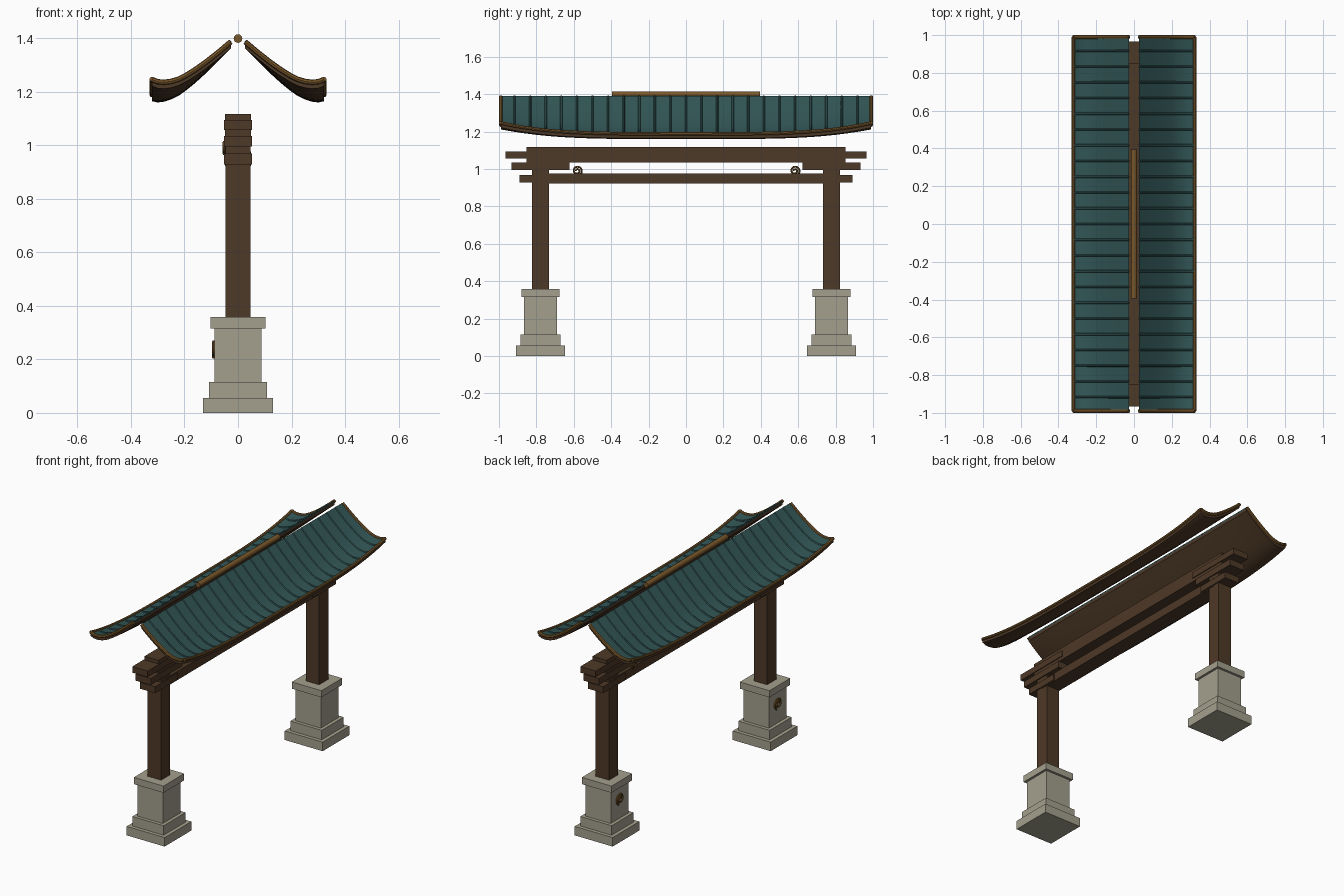
import bpy, bmesh, math
from mathutils import Vector

if "Cube" in bpy.data.objects:
    bpy.data.objects.remove(bpy.data.objects["Cube"])


def mat(name, rgb):
    m = bpy.data.materials.new(name)
    m.diffuse_color = (*rgb, 1)
    m.use_nodes = True
    m.node_tree.nodes["Principled BSDF"].inputs["Base Color"].default_value = m.diffuse_color
    return m


STONE = mat("warm grey stone", (0.37, 0.35, 0.27))
WOOD = mat("dark brown wood", (0.076, 0.041, 0.020))
TEAL = mat("teal tile", (0.032, 0.092, 0.092))
GOLD = mat("bronze trim", (0.19, 0.095, 0.023))


def finish(name, bm, material, smooth=False):
    bmesh.ops.recalc_face_normals(bm, faces=bm.faces[:])
    me = bpy.data.meshes.new(name)
    bm.to_mesh(me)
    bm.free()
    me.materials.append(material)
    ob = bpy.data.objects.new(name, me)
    bpy.context.collection.objects.link(ob)
    if smooth:
        bpy.ops.object.select_all(action='DESELECT')
        ob.select_set(True)
        bpy.context.view_layer.objects.active = ob
        bpy.ops.object.shade_smooth_by_angle(angle=math.radians(40))
    return ob


def box(name, hx, y0, y1, z0, z1, material):
    bm = bmesh.new()
    bmesh.ops.create_cube(bm, size=1)
    for v in bm.verts:
        v.co = (v.co.x * 2 * hx, (y0 + y1) / 2 + v.co.y * (y1 - y0),
                (z0 + z1) / 2 + v.co.z * (z1 - z0))
    return finish(name, bm, material)


def tube(name, pts, r, material, side, n=8):
    """Round bar swept along a planar path; side is the path plane's normal."""
    bm = bmesh.new()
    pts = [Vector(p) for p in pts]
    side = Vector(side)
    rings = []
    for i, p in enumerate(pts):
        t = (pts[min(i + 1, len(pts) - 1)] - pts[max(i - 1, 0)]).normalized()
        up = t.cross(side).normalized()
        rings.append([bm.verts.new(p + r * (math.cos(a) * side + math.sin(a) * up))
                      for a in (2 * math.pi * k / n for k in range(n))])
    for a, b in zip(rings, rings[1:]):
        for k in range(n):
            bm.faces.new((a[k], a[(k + 1) % n], b[(k + 1) % n], b[k]))
    bm.faces.new(rings[0])
    bm.faces.new(rings[-1])
    return finish(name, bm, material, True)


def spiral(name, x, y, z, radius, r):
    pts = []
    for i in range(49):
        t = i / 48
        a = math.radians(-60 + 600 * t)
        q = radius * (1 - 0.8 * t)
        pts.append((x, y + q * math.cos(a), z + q * math.sin(a)))
    tube(name, pts, r, GOLD, (1, 0, 0))


# Roof surface: end profile sags towards the middle of the eave
PROFILE = [(0.027, 1.386), (0.07, 1.350), (0.12, 1.311), (0.16, 1.283),
           (0.194, 1.262), (0.222, 1.248), (0.25, 1.240), (0.275, 1.237),
           (0.30, 1.239), (0.322, 1.248)]
YS = [-0.99 + 1.98 * i / 32 for i in range(33)]


def roof_point(s, p, y, dz=0.0):
    t = (p[0] - 0.027) / 0.295
    return Vector((s * p[0], y, p[1] + dz - 0.06 * t * (1 - abs(y) ** 4)))


def sheet(name, s, z_top, z_bot, material):
    bm = bmesh.new()
    top = [[bm.verts.new(roof_point(s, p, y, z_top)) for p in PROFILE] for y in YS]
    bot = [[bm.verts.new(roof_point(s, p, y, z_bot)) for p in PROFILE] for y in YS]
    m, n = len(YS), len(PROFILE)
    for g in (top, bot):
        for i in range(m - 1):
            for j in range(n - 1):
                bm.faces.new((g[i][j], g[i + 1][j], g[i + 1][j + 1], g[i][j + 1]))
    rim = ([(i, 0) for i in range(m)] + [(m - 1, j) for j in range(1, n)]
           + [(i, n - 1) for i in range(m - 2, -1, -1)]
           + [(0, j) for j in range(n - 2, 0, -1)])
    for (a, b), (c, d) in zip(rim, rim[1:] + rim[:1]):
        bm.faces.new((top[a][b], top[c][d], bot[c][d], bot[a][b]))
    finish(name, bm, material, True)


for s, side in ((-1, "left"), (1, "right")):
    sheet(f"{side}_tile_layer", s, 0.003, -0.006, TEAL)
    sheet(f"{side}_soffit", s, -0.006, -0.024, WOOD)
    # Tile ribs
    for k in range(-11, 12):
        tube(f"{side}_tile_rib", [roof_point(s, p, k / 12, 0.003) for p in PROFILE],
             0.006, TEAL, (0, 1, 0), 6)
    # Bronze edging on both ends and along the eave
    for e in (-1, 1):
        tube(f"{side}_end_trim", [roof_point(s, p, e * 0.99) for p in PROFILE],
             0.010, GOLD, (0, 1, 0))
    tube(f"{side}_eave_trim", [roof_point(s, PROFILE[-1], y) for y in YS],
         0.009, GOLD, (1, 0, 0))

# Ridge bar
tube("ridge_bar", [(0, -0.395, 1.398), (0, 0.395, 1.398)], 0.016, GOLD, (1, 0, 0), 16)

# Long beams
box("top_beam", 0.048, -0.852, 0.852, 1.035, 1.116, WOOD)
box("lower_beam", 0.048, -0.78, 0.78, 0.922, 0.976, WOOD)

# The two posts with stone pedestals and stacked brackets
for s in (-1, 1):
    c = s * 0.778
    for name, h, z0, z1 in (("pedestal_foot", 0.131, 0, 0.056),
                            ("pedestal_step", 0.108, 0.056, 0.115),
                            ("pedestal_block", 0.087, 0.115, 0.316),
                            ("pedestal_cap", 0.102, 0.316, 0.358)):
        box(name, h, c - h, c + h, z0, z1, STONE)
    box("post", 0.046, c - 0.045, c + 0.045, 0.358, 1.0, WOOD)
    for name, half, z0, z1 in (("lower_bracket", 0.113, 0.928, 0.968),
                               ("middle_bracket", 0.156, 0.995, 1.035),
                               ("upper_bracket", 0.187, 1.056, 1.094)):
        box(name, 0.053, c - half, c + half, z0, z1, WOOD)
    # Scroll ornaments on the left side
    spiral("pedestal_scroll", -0.091, c, 0.237, 0.035, 0.006)
    spiral("beam_scroll", -0.052, s * 0.582, 0.99, 0.027, 0.005)
